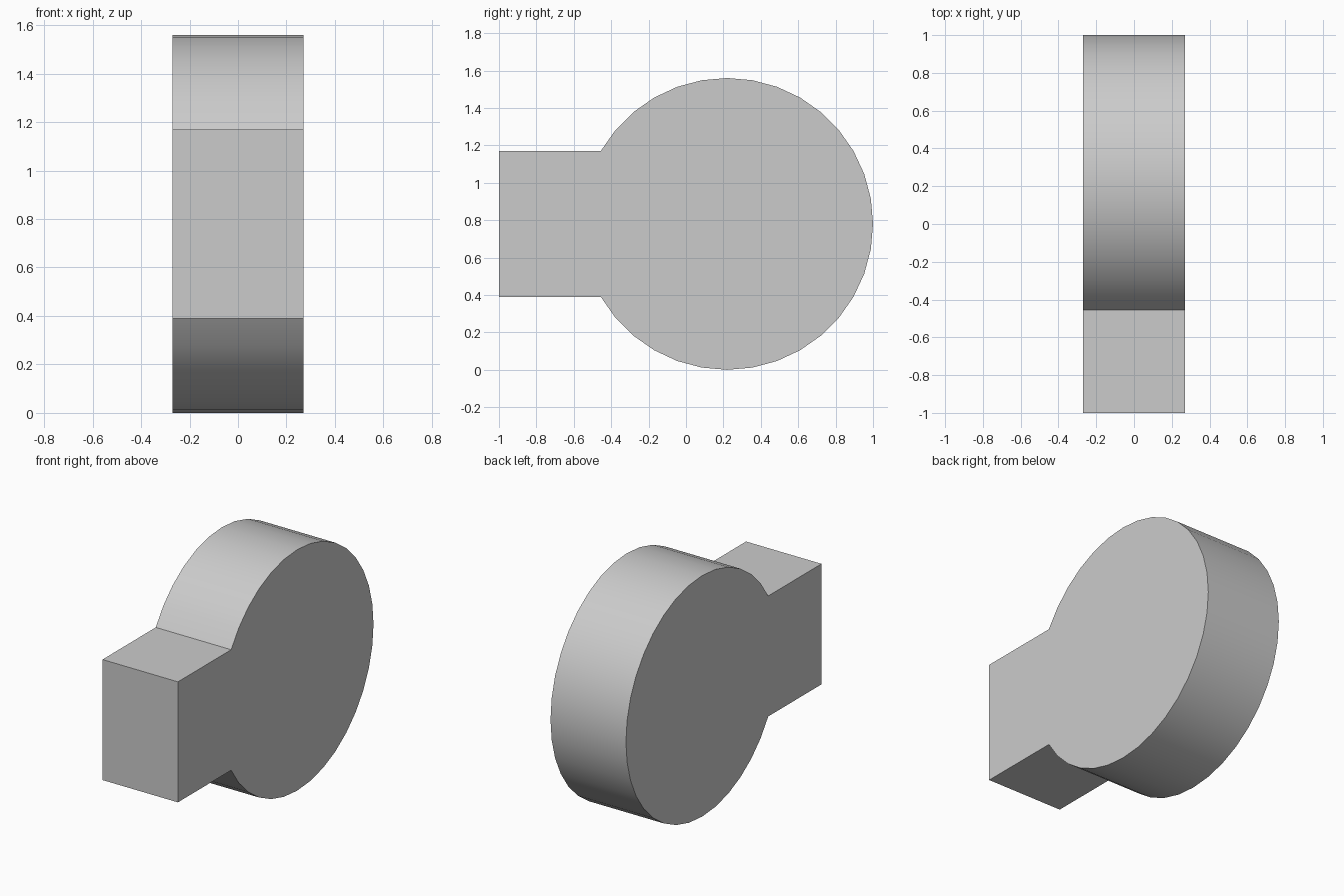
import bpy, bmesh
from math import sin, cos, radians

cube = bpy.data.objects.get("Cube")
if cube:
    bpy.data.objects.remove(cube, do_unlink=True)

RADIUS, CENTRE_Y, HALF_WIDTH, FRONT_Y = 0.78, 0.22, 0.27, -1.0

# Plain grey material
grey = bpy.data.materials.new("plain grey")
grey.use_nodes = True
colour = (0.6, 0.6, 0.6, 1)
grey.diffuse_color = colour
grey.node_tree.nodes["Principled BSDF"].inputs["Base Color"].default_value = colour

# Side profile: a round disc outline that opens into a square tab at the front
profile = [(CENTRE_Y + RADIUS * cos(radians(a)), RADIUS + RADIUS * sin(radians(a)))
           for a in range(-150, 151, 10)]
profile += [(FRONT_Y, RADIUS * 1.5), (FRONT_Y, RADIUS * 0.5)]

# Extrude the profile across the width
bm = bmesh.new()
side = bm.faces.new([bm.verts.new((-HALF_WIDTH, y, z)) for y, z in profile])
result = bmesh.ops.extrude_face_region(bm, geom=[side], use_keep_orig=True)
moved = [v for v in result["geom"] if isinstance(v, bmesh.types.BMVert)]
bmesh.ops.translate(bm, verts=moved, vec=(2 * HALF_WIDTH, 0, 0))
bmesh.ops.recalc_face_normals(bm, faces=bm.faces)

mesh = bpy.data.meshes.new("disc_with_tab")
bm.to_mesh(mesh)
bm.free()
mesh.materials.append(grey)
body = bpy.data.objects.new("disc_with_tab", mesh)
bpy.context.collection.objects.link(body)

# Smooth rim, sharp corners
bpy.ops.object.select_all(action="DESELECT")
body.select_set(True)
bpy.context.view_layer.objects.active = body
bpy.ops.object.shade_smooth_by_angle(angle=radians(30))
